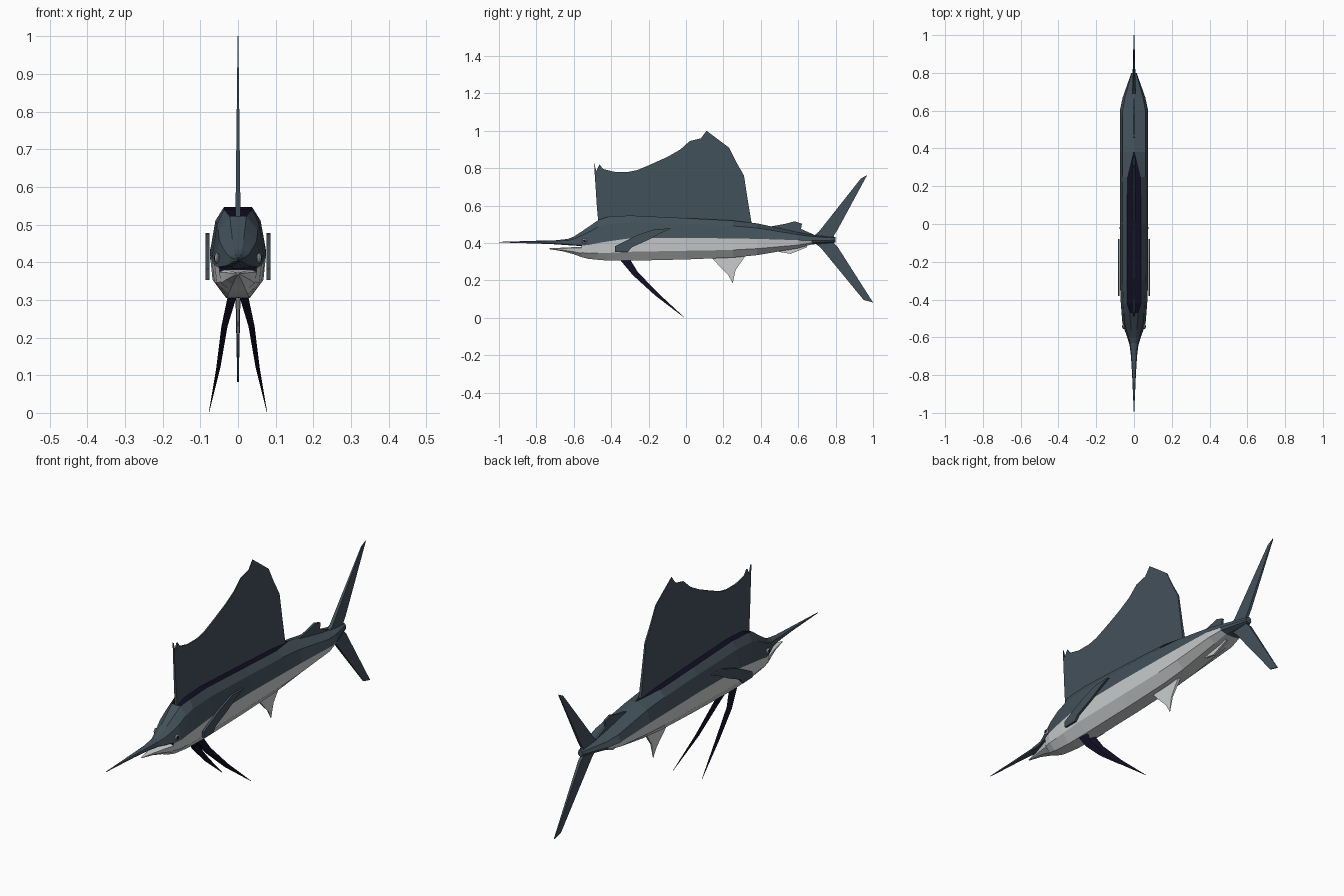
import bpy, bmesh, math
from mathutils import Vector


def material(name, rgb):
    m = bpy.data.materials.new(name)
    m.diffuse_color = (*rgb, 1)
    return m


SLATE = material("slate blue", (0.055, 0.081, 0.102))
WHITE = material("belly white", (0.60, 0.62, 0.63))
NAVY = material("dark navy", (0.005, 0.004, 0.016))
GREY = material("eye grey", (0.35, 0.36, 0.37))


def finish(name, bm, mats):
    bmesh.ops.recalc_face_normals(bm, faces=bm.faces)
    me = bpy.data.meshes.new(name)
    bm.to_mesh(me)
    bm.free()
    for m in mats:
        me.materials.append(m)
    ob = bpy.data.objects.new(name, me)
    bpy.context.collection.objects.link(ob)
    return ob


def loft(name, stations, mats, paint):
    """Stations: y, half width, ridge half width, top, side line, bottom."""
    bm = bmesh.new()
    rings = []
    for y, w, tw, top, mid, bot in stations:
        half = [(tw, top), (max(0.8 * w, tw), mid + 0.7 * (top - mid)), (w, mid),
                (0.9 * w, mid + 0.6 * (bot - mid)), (0.42 * w, bot)]
        pts = half + [(-x, z) for x, z in reversed(half)]
        rings.append([bm.verts.new((x, y, z)) for x, z in pts])
    n = len(rings[0])
    for a, b in zip(rings, rings[1:]):
        for i in range(n):
            j = (i + 1) % n
            f = bm.faces.new((a[i], a[j], b[j], b[i]))
            f.material_index = paint(i, f.calc_center_median().y)
    for r in (rings[0], rings[-1]):
        f = bm.faces.new(r)
        f.material_index = paint(-1, r[0].co.y)
    return finish(name, bm, mats)


def fin(name, outline, mat, thick):
    """Flat fin from a (y, z) outline; thick(y, z) gives the half thickness."""
    bm = bmesh.new()
    sides = [[bm.verts.new((s * thick(y, z), y, z)) for y, z in outline] for s in (1, -1)]
    bm.faces.new(sides[0])
    bm.faces.new(sides[1][::-1])
    n = len(outline)
    for i in range(n):
        j = (i + 1) % n
        bm.faces.new((sides[0][i], sides[1][i], sides[1][j], sides[0][j]))
    return finish(name, bm, [mat])


# Body: slate back, white belly, navy groove under the sail
def body_paint(i, y):
    if i == 9 and -0.46 < y < 0.37:
        return 2
    if i == -1:
        return 2 if y < 0 else 0
    return 1 if 2 <= i <= 6 and y < 0.68 else 0


loft("body", [
    (-0.56, 0.050, 0.015, 0.460, 0.385, 0.325),
    (-0.52, 0.062, 0.018, 0.487, 0.390, 0.315),
    (-0.47, 0.066, 0.022, 0.522, 0.400, 0.310),
    (-0.42, 0.070, 0.037, 0.540, 0.408, 0.306),
    (-0.30, 0.075, 0.037, 0.547, 0.425, 0.305),
    (0.00, 0.075, 0.037, 0.533, 0.428, 0.312),
    (0.25, 0.075, 0.035, 0.520, 0.424, 0.322),
    (0.38, 0.075, 0.004, 0.505, 0.422, 0.335),
    (0.60, 0.075, 0.004, 0.457, 0.415, 0.372),
    (0.67, 0.060, 0.004, 0.445, 0.413, 0.392),
    (0.80, 0.014, 0.004, 0.432, 0.415, 0.402),
], [SLATE, WHITE, NAVY], body_paint)

# Long upper bill and short lower jaw
loft("bill", [
    (-1.00, 0.001, 0.0005, 0.406, 0.404, 0.403),
    (-0.80, 0.010, 0.003, 0.412, 0.402, 0.397),
    (-0.70, 0.016, 0.005, 0.414, 0.399, 0.393),
    (-0.63, 0.025, 0.008, 0.422, 0.394, 0.388),
    (-0.60, 0.036, 0.011, 0.434, 0.390, 0.386),
    (-0.56, 0.050, 0.015, 0.460, 0.388, 0.384),
], [SLATE], lambda i, y: 0)
loft("lower_jaw", [
    (-0.73, 0.003, 0.001, 0.372, 0.370, 0.367),
    (-0.66, 0.018, 0.012, 0.375, 0.371, 0.356),
    (-0.60, 0.036, 0.025, 0.378, 0.373, 0.340),
    (-0.56, 0.050, 0.035, 0.380, 0.374, 0.325),
], [WHITE], lambda i, y: 0)

# Tall sail, thinning upwards
fin("sail", [
    (-0.45, 0.50), (-0.47, 0.52), (-0.477, 0.60), (-0.492, 0.83), (-0.480, 0.785),
    (-0.462, 0.82), (-0.443, 0.795), (-0.38, 0.78), (-0.31, 0.78), (-0.26, 0.79),
    (-0.20, 0.815), (-0.10, 0.86), (-0.03, 0.90), (0.02, 0.945), (0.08, 0.96),
    (0.11, 1.0), (0.15, 0.97), (0.23, 0.91), (0.27, 0.83), (0.31, 0.76),
    (0.33, 0.63), (0.35, 0.51), (0.34, 0.49),
], SLATE, lambda y, z: 0.001 + 0.006 * max(0, (1 - z) / 0.5))

# Small rear fins
fin("rear_dorsal_fin", [(0.44, 0.47), (0.46, 0.49), (0.53, 0.502), (0.58, 0.516),
                        (0.62, 0.503), (0.615, 0.475), (0.69, 0.442), (0.60, 0.43)],
    SLATE, lambda y, z: 0.005)
fin("anal_fin", [(0.13, 0.33), (0.18, 0.275), (0.225, 0.23), (0.25, 0.185),
                 (0.265, 0.255), (0.32, 0.335)],
    WHITE, lambda y, z: 0.001 + 0.04 * max(0, z - 0.185))
fin("rear_anal_fin", [(0.45, 0.37), (0.50, 0.352), (0.56, 0.342), (0.65, 0.378), (0.62, 0.41)],
    WHITE, lambda y, z: 0.005)

# Forked tail
tail_thick = lambda y, z: 0.002 + 0.03 * max(0, 0.4 * (1 - y) + 0.1 - 0.3 * abs(z - 0.42)) * (y < 0.9)
fin("upper_tail_lobe", [(0.68, 0.435), (0.71, 0.46), (0.935, 0.745), (0.968, 0.762),
                        (0.81, 0.47), (0.79, 0.44), (0.79, 0.415)], SLATE, tail_thick)
fin("lower_tail_lobe", [(0.68, 0.405), (0.72, 0.375), (0.95, 0.095), (1.0, 0.082),
                        (0.81, 0.38), (0.79, 0.40), (0.79, 0.42)], SLATE, tail_thick)

for s, side in ((1, "right"), (-1, "left")):
    # Pectoral fins lie along the flanks
    ob = fin("pectoral_fin_" + side, [
        (-0.38, 0.353), (-0.38, 0.382), (-0.257, 0.444), (-0.165, 0.475), (-0.08, 0.477),
        (-0.14, 0.45), (-0.20, 0.417), (-0.29, 0.377), (-0.31, 0.353)],
        SLATE, lambda y, z: 0.005)
    ob.location.x = s * 0.081

    # Trailing pelvic feelers: tapering three-sided blades
    bm = bmesh.new()
    path = [(0.016, -0.335, 0.315, 0.026), (0.036, -0.275, 0.235, 0.018),
            (0.052, -0.16, 0.125, 0.012), (0.077, -0.01, 0.002, 0.001)]
    rings = [[bm.verts.new((s * (x + dx * r * 0.45), y + dy * r, z + dy * r * 0.5))
              for dx, dy in ((-1, -0.6), (1, -0.6), (0, 1))] for x, y, z, r in path]
    for a, b in zip(rings, rings[1:]):
        for i in range(3):
            j = (i + 1) % 3
            bm.faces.new((a[i], a[j], b[j], b[i]))
    bm.faces.new(rings[0])
    bm.faces.new(rings[-1])
    finish("pelvic_fin_" + side, bm, [NAVY])

    # Eyes with dark pupils
    for name, r, x, mat in (("eye_", 0.014, 0.056, GREY), ("pupil_", 0.008, 0.060, NAVY)):
        bm = bmesh.new()
        bmesh.ops.create_uvsphere(bm, u_segments=8, v_segments=6, radius=r)
        bmesh.ops.scale(bm, vec=Vector((0.5, 1, 1)), verts=bm.verts)
        bmesh.ops.translate(bm, vec=Vector((s * x, -0.543, 0.411)), verts=bm.verts)
        finish(name + side, bm, [mat])
